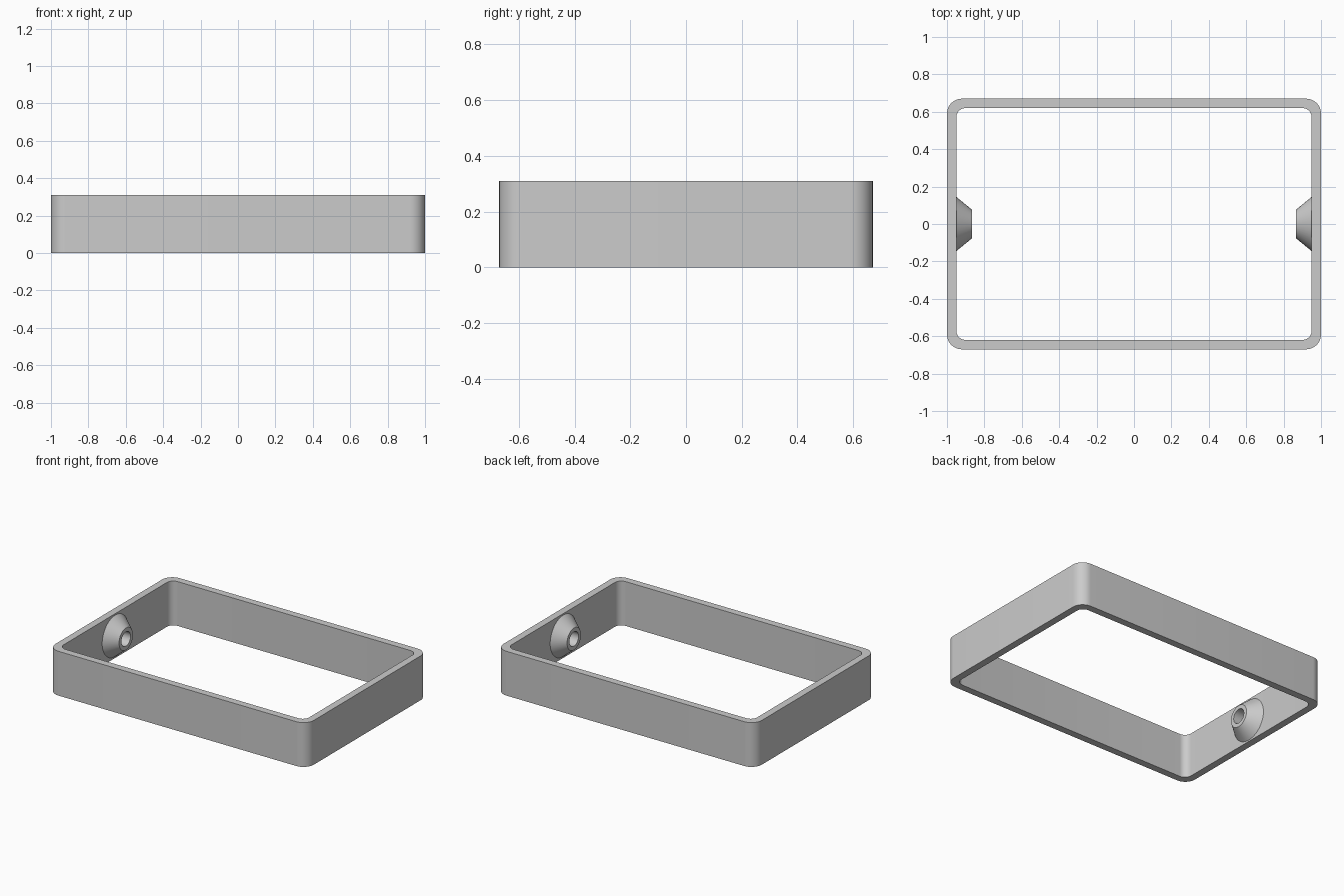
import bpy, bmesh
from math import sin, cos, pi, radians
from mathutils import Matrix

HALF_X, HALF_Y, HEIGHT, WALL = 1.0, 0.67, 0.31, 0.05

cube = bpy.data.objects.get("Cube")
if cube:
    bpy.data.objects.remove(cube, do_unlink=True)

# Single grey material
grey = bpy.data.materials.new("grey")
grey.use_nodes = True
colour = (0.6, 0.6, 0.6, 1)
grey.diffuse_color = colour
grey.node_tree.nodes["Principled BSDF"].inputs["Base Color"].default_value = colour


def make_object(name, bm):
    bmesh.ops.recalc_face_normals(bm, faces=bm.faces)
    mesh = bpy.data.meshes.new(name)
    bm.to_mesh(mesh)
    bm.free()
    obj = bpy.data.objects.new(name, mesh)
    bpy.context.collection.objects.link(obj)
    mesh.materials.append(grey)
    bpy.ops.object.select_all(action="DESELECT")
    obj.select_set(True)
    bpy.context.view_layer.objects.active = obj
    bpy.ops.object.shade_smooth_by_angle(angle=radians(30))
    return obj


def bridge(bm, a, b):
    for i in range(len(a)):
        j = (i + 1) % len(a)
        bm.faces.new((a[i], a[j], b[j], b[i]))


def rounded_loop(bm, hx, hy, radius, z, steps=12):
    loop = []
    corners = ((1, 1), (-1, 1), (-1, -1), (1, -1))
    for k, (sx, sy) in enumerate(corners):
        for s in range(steps + 1):
            a = (k + s / steps) * pi / 2
            loop.append(bm.verts.new((sx * (hx - radius) + radius * cos(a),
                                      sy * (hy - radius) + radius * sin(a), z)))
    return loop


# Open rectangular frame with rounded corners
bm = bmesh.new()
inner_x, inner_y = HALF_X - WALL, HALF_Y - WALL
loops = [rounded_loop(bm, HALF_X, HALF_Y, 0.08, 0),
         rounded_loop(bm, HALF_X, HALF_Y, 0.08, HEIGHT),
         rounded_loop(bm, inner_x, inner_y, 0.05, HEIGHT),
         rounded_loop(bm, inner_x, inner_y, 0.05, 0)]
for i in range(4):
    bridge(bm, loops[i], loops[(i + 1) % 4])
make_object("frame", bm)


# Conical bosses with a blind bore, facing each other across the frame
def boss(name, side, segments=48):
    bm = bmesh.new()
    profile = ((0.145, 0), (0.077, 0.083), (0.05, 0.083), (0.05, 0.003))
    rings = []
    for radius, length in profile:
        rings.append([bm.verts.new((side * (inner_x - length),
                                    radius * cos(2 * pi * i / segments),
                                    radius * sin(2 * pi * i / segments)))
                      for i in range(segments)])
    for a, b in zip(rings, rings[1:]):
        bridge(bm, a, b)
    bm.faces.new(rings[-1])
    bm.faces.new(rings[0])
    bmesh.ops.translate(bm, verts=bm.verts, vec=(0, 0, HEIGHT / 2))
    make_object(name, bm)


boss("left_boss", 1)
boss("right_boss", -1)
